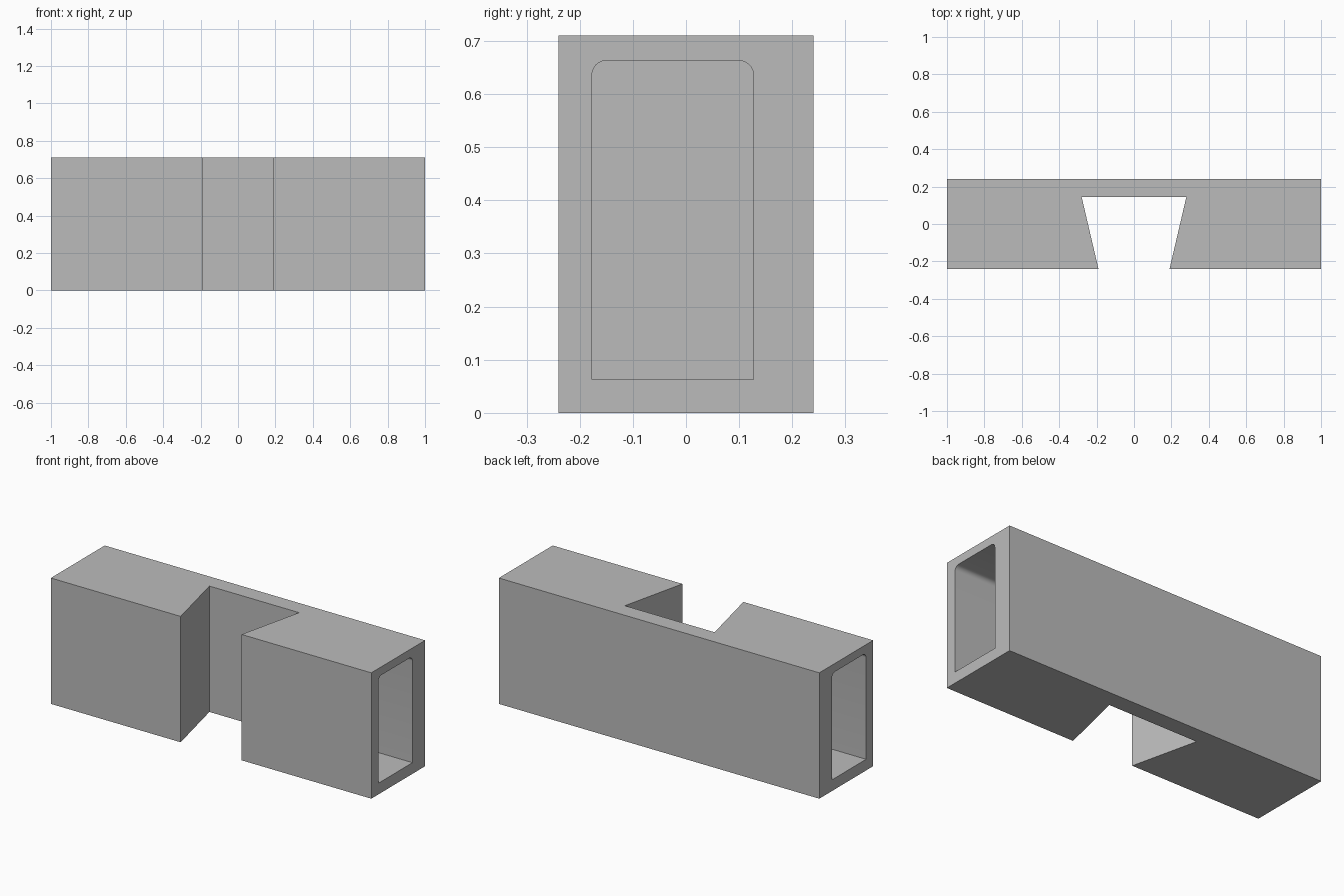
import bpy, bmesh, math
from mathutils import Vector

cube = bpy.data.objects.get("Cube")
if cube:
    bpy.data.objects.remove(cube, do_unlink=True)

HEIGHT = 0.71

grey = bpy.data.materials.new("plain_grey")
grey.use_nodes = True
grey.diffuse_color = (0.5, 0.5, 0.5, 1)
grey.node_tree.nodes["Principled BSDF"].inputs["Base Color"].default_value = (0.5, 0.5, 0.5, 1)


def prism(name, outline, offset):
    """Extrude a closed outline of 3D points along an offset."""
    bm = bmesh.new()
    face = bm.faces.new([bm.verts.new(p) for p in outline])
    extruded = bmesh.ops.extrude_face_region(bm, geom=[face])["geom"]
    moved = [g for g in extruded if isinstance(g, bmesh.types.BMVert)]
    bmesh.ops.translate(bm, verts=moved, vec=Vector(offset))
    bmesh.ops.recalc_face_normals(bm, faces=bm.faces)
    mesh = bpy.data.meshes.new(name)
    bm.to_mesh(mesh)
    bm.free()
    mesh.materials.append(grey)
    obj = bpy.data.objects.new(name, mesh)
    bpy.context.collection.objects.link(obj)
    return obj


# Block with a dovetail slot open to the front
half = [(0.28, 0.145), (0.19, -0.24), (1, -0.24), (1, 0.24)]
profile = half + [(-x, y) for x, y in reversed(half)]
block = prism("dovetail_block", [(x, y, 0) for x, y in profile], (0, 0, HEIGHT))

# Blind pocket in each end: square bottom corners, rounded top corners
Y0, Y1, Z0, Z1, R = -0.177, 0.127, 0.063, 0.663, 0.027
section = [(Y0, Z0), (Y1, Z0)]
for cy, start in ((Y1 - R, 0), (Y0 + R, 90)):
    for step in range(7):
        a = math.radians(start + step * 15)
        section.append((cy + R * math.cos(a), Z1 - R + R * math.sin(a)))

for side, label in ((1, "left"), (-1, "right")):
    cutter = prism(label + "_pocket_cutter",
                   [(side * 0.35, y, z) for y, z in section], (side * 0.7, 0, 0))
    cutter.hide_render = True
    cutter.hide_set(True)
    cut = block.modifiers.new(label + "_pocket", 'BOOLEAN')
    cut.operation = 'DIFFERENCE'
    cut.solver = 'EXACT'
    cut.object = cutter

# Smooth only the small corner rounds
bpy.ops.object.select_all(action='DESELECT')
block.select_set(True)
bpy.context.view_layer.objects.active = block
for mod in list(block.modifiers):
    bpy.ops.object.modifier_apply(modifier=mod.name)
for obj in list(bpy.data.objects):
    if obj.name.endswith("_pocket_cutter"):
        bpy.data.objects.remove(obj, do_unlink=True)
bpy.ops.object.shade_smooth_by_angle(angle=math.radians(30))
